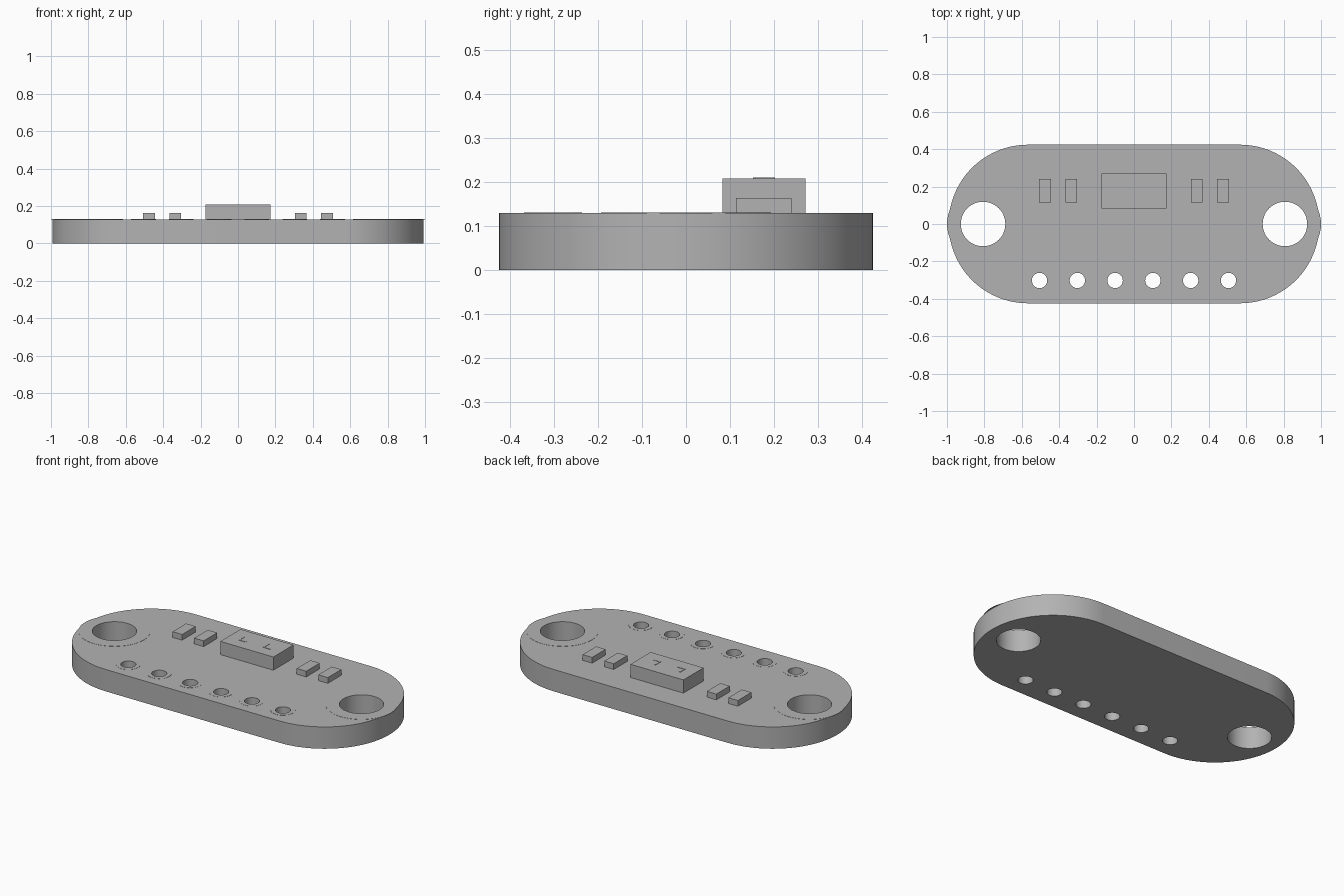
import bpy
import bmesh
from math import sin, cos, pi

old = bpy.data.objects.get("Cube")
if old:
    bpy.data.objects.remove(old, do_unlink=True)

grey = bpy.data.materials.new("plain grey")
grey.use_nodes = True
colour = (0.45, 0.45, 0.45, 1)
grey.diffuse_color = colour
grey.node_tree.nodes["Principled BSDF"].inputs["Base Color"].default_value = colour

TOP = 0.129          # upper face of the board
FILM = 0.002         # thickness of the pads and printed marks
BIG_X, BIG_R = 0.807, 0.119
PIN_Y, PIN_R = -0.302, 0.041
PINS = [(0.202 * (i - 2.5), PIN_Y) for i in range(6)]


def arc(x, y, r, start=0, sweep=2 * pi, n=48):
    return [(x + r * cos(start + sweep * i / n), y + r * sin(start + sweep * i / n))
            for i in range(n if sweep == 2 * pi else n + 1)]


def plate(name, outlines, z0, z1):
    """Extrude outlines from z0 to z1; inner outlines become holes."""
    curve = bpy.data.curves.new(name, "CURVE")
    curve.dimensions = "2D"
    curve.fill_mode = "BOTH"
    curve.extrude = (z1 - z0) / 2
    for outline in outlines:
        spline = curve.splines.new("POLY")
        spline.points.add(len(outline) - 1)
        for point, (x, y) in zip(spline.points, outline):
            point.co = (x, y, 0, 1)
        spline.use_cyclic_u = True
    obj = bpy.data.objects.new(name, curve)
    bpy.context.collection.objects.link(obj)
    bpy.ops.object.select_all(action="DESELECT")
    obj.select_set(True)
    bpy.context.view_layer.objects.active = obj
    bpy.ops.object.convert(target="MESH")
    obj = bpy.context.object
    # weld caps to walls and set the height
    bm = bmesh.new()
    bm.from_mesh(obj.data)
    bmesh.ops.remove_doubles(bm, verts=bm.verts, dist=0.0001)
    bmesh.ops.translate(bm, verts=bm.verts, vec=(0, 0, (z0 + z1) / 2))
    bmesh.ops.recalc_face_normals(bm, faces=bm.faces)
    bm.to_mesh(obj.data)
    bm.free()
    obj.data.materials.clear()
    obj.data.materials.append(grey)
    bpy.ops.object.shade_smooth_by_angle()
    return obj


def block(name, x, y, w, d, z0, z1):
    outline = [(x + sx * w / 2, y + sy * d / 2)
               for sx, sy in ((-1, -1), (1, -1), (1, 1), (-1, 1))]
    return plate(name, [outline], z0, z1)


# Board with rounded ends, two mounting holes and a row of pin holes
END_X, END_R = 0.567, 0.424
body = arc(END_X, 0, END_R, -pi / 2, pi) + arc(-END_X, 0, END_R, pi / 2, pi)
holes = [arc(s * BIG_X, 0, BIG_R) for s in (-1, 1)]
holes += [arc(x, y, PIN_R, n=32) for x, y in PINS]
plate("board", [body] + holes, 0, TOP)

# Thin ring pads around the holes
for side, s in (("right", -1), ("left", 1)):
    plate(f"mounting_pad_{side}", [arc(s * BIG_X, 0, 0.193), arc(s * BIG_X, 0, BIG_R)],
          TOP - FILM / 2, TOP + FILM / 2)
for i, (x, y) in enumerate(PINS):
    plate(f"pin_pad_{i + 1}", [arc(x, y, 0.066, n=32), arc(x, y, PIN_R, n=32)],
          TOP - FILM / 2, TOP + FILM / 2)

# Sensor chip with two small axis marks on its lid
CHIP_Y, CHIP_TOP = 0.177, 0.207
block("chip", 0, CHIP_Y, 0.346, 0.188, TOP, CHIP_TOP)
for side, s in (("right", -1), ("left", 1)):
    x = s * 0.08
    block(f"mark_upright_{side}", x - 0.02, CHIP_Y, 0.007, 0.05, CHIP_TOP, CHIP_TOP + FILM)
    block(f"mark_foot_{side}", x + 0.004, CHIP_Y - 0.022, 0.041, 0.007,
          CHIP_TOP, CHIP_TOP + FILM)

# Small components in pairs on each side of the chip
for side, s in (("right", -1), ("left", 1)):
    for place, x in (("inner", 0.335), ("outer", 0.476)):
        block(f"component_{place}_{side}", s * x, CHIP_Y, 0.062, 0.126, TOP, 0.163)
